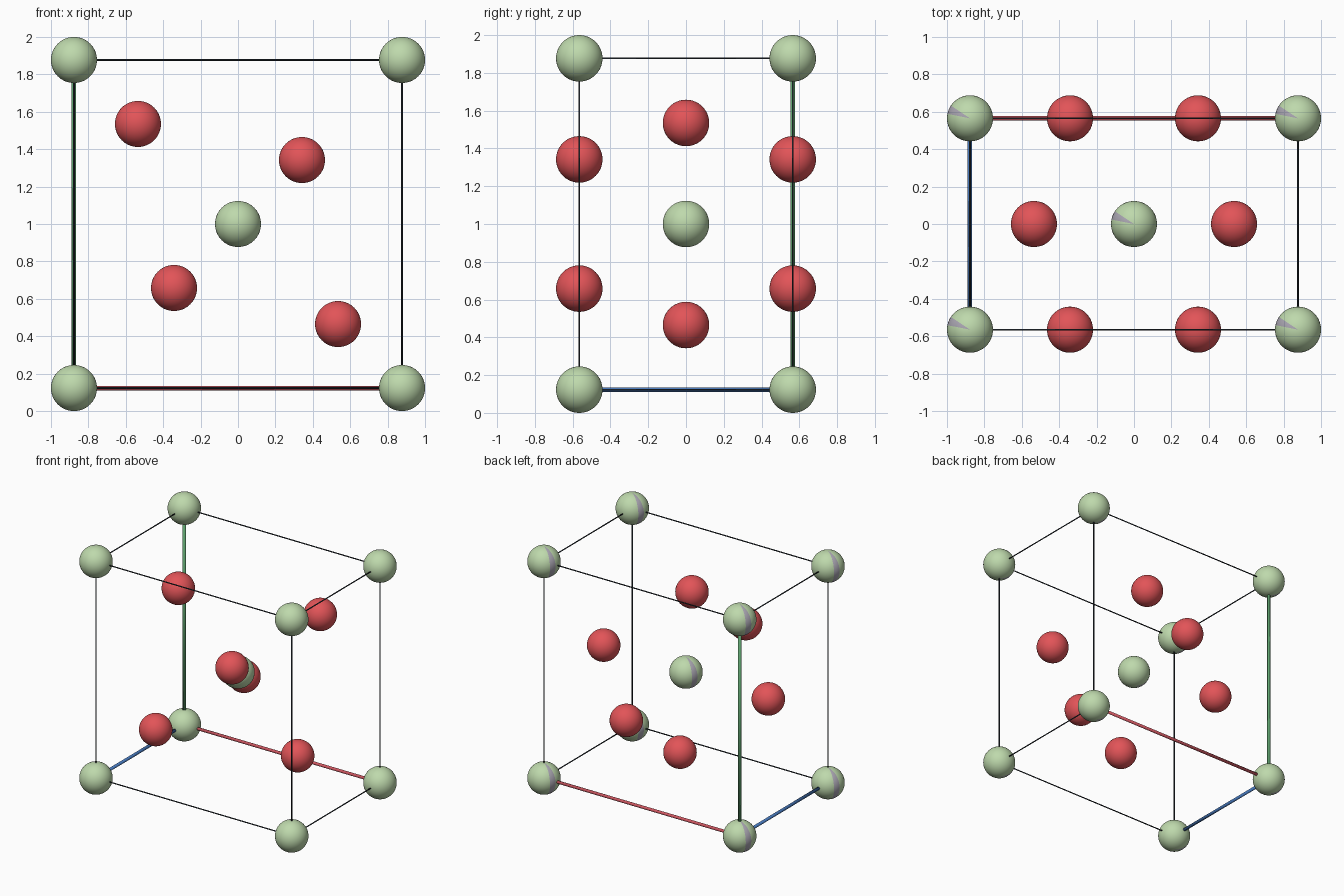
import bpy, bmesh, math
from mathutils import Vector

if "Cube" in bpy.data.objects:
    bpy.data.objects.remove(bpy.data.objects["Cube"])


def material(name, rgb):
    m = bpy.data.materials.new(name)
    lin = [(c / 255 / 12.92) if c < 11 else ((c / 255 + 0.055) / 1.055) ** 2.4 for c in rgb]
    m.diffuse_color = (*lin, 1)
    m.use_nodes = True
    m.node_tree.nodes["Principled BSDF"].inputs["Base Color"].default_value = m.diffuse_color
    return m


GREEN = material("pale green", (190, 217, 172))
GREY = material("wedge grey", (170, 166, 178))
RED = material("atom red", (226, 84, 88))
DARK = material("edge dark", (42, 50, 58))
AXIS_RED = material("axis red", (208, 88, 98))
AXIS_GREEN = material("axis green", (96, 164, 112))
AXIS_BLUE = material("axis blue", (72, 122, 190))

R = 0.123                      # atom radius
A, C = 0.877, 0.565            # half cell sizes in x/z and y
U = 0.305 * 2 * A              # red atom offset along the diagonal


def finish(bm, name, loc, mats):
    me = bpy.data.meshes.new(name)
    bm.to_mesh(me)
    bm.free()
    for m in mats:
        me.materials.append(m)
    for p in me.polygons:
        p.use_smooth = True
    ob = bpy.data.objects.new(name, me)
    ob.location = loc
    bpy.context.collection.objects.link(ob)
    return ob


def atom(name, loc, mats):
    bm = bmesh.new()
    bmesh.ops.create_uvsphere(bm, u_segments=64, v_segments=32, radius=R)
    if len(mats) > 1:          # grey pole-to-pole wedge on the back left
        for f in bm.faces:
            c = f.calc_center_median()
            if 146.25 < math.degrees(math.atan2(c.y, c.x)) < 168.75:
                f.material_index = 1
    finish(bm, name, loc, mats)


def rod(name, a, b, radius, mat):
    a, b = Vector(a), Vector(b)
    bm = bmesh.new()
    bmesh.ops.create_cone(bm, cap_ends=True, segments=16, radius1=radius,
                          radius2=radius, depth=(b - a).length)
    ob = finish(bm, name, (a + b) / 2, [mat])
    ob.rotation_mode = 'QUATERNION'
    ob.rotation_quaternion = (b - a).to_track_quat('Z', 'Y')


# green atoms at the corners and in the middle
corners = [(x, y, z) for x in (-A, A) for y in (-C, C) for z in (1 - A, 1 + A)]
for p in corners:
    atom("corner_atom", p, [GREEN, GREY])
atom("centre_atom", (0, 0, 1), [GREEN, GREY])

# red atoms: one pair on each y face, one pair in the middle plane
for s in (-1, 1):
    for y in (-C, C):
        atom("face_red_atom", (s * (A - U), y, 1 + s * (A - U)), [RED])
    atom("inner_red_atom", (s * U, 0, 1 - s * U), [RED])

# cell edges, the three from the origin corner are thick coloured axes
origin = (-A, C, 1 - A)
axis_mats = (AXIS_RED, AXIS_BLUE, AXIS_GREEN)
axis_names = ("red_axis", "blue_axis", "green_axis")
for i, p in enumerate(corners):
    for q in corners[i + 1:]:
        diff = [k for k in range(3) if p[k] != q[k]]
        if len(diff) == 1:
            if origin in (p, q):
                rod(axis_names[diff[0]], p, q, 0.012, axis_mats[diff[0]])
            else:
                rod("cell_edge", p, q, 0.0045, DARK)
